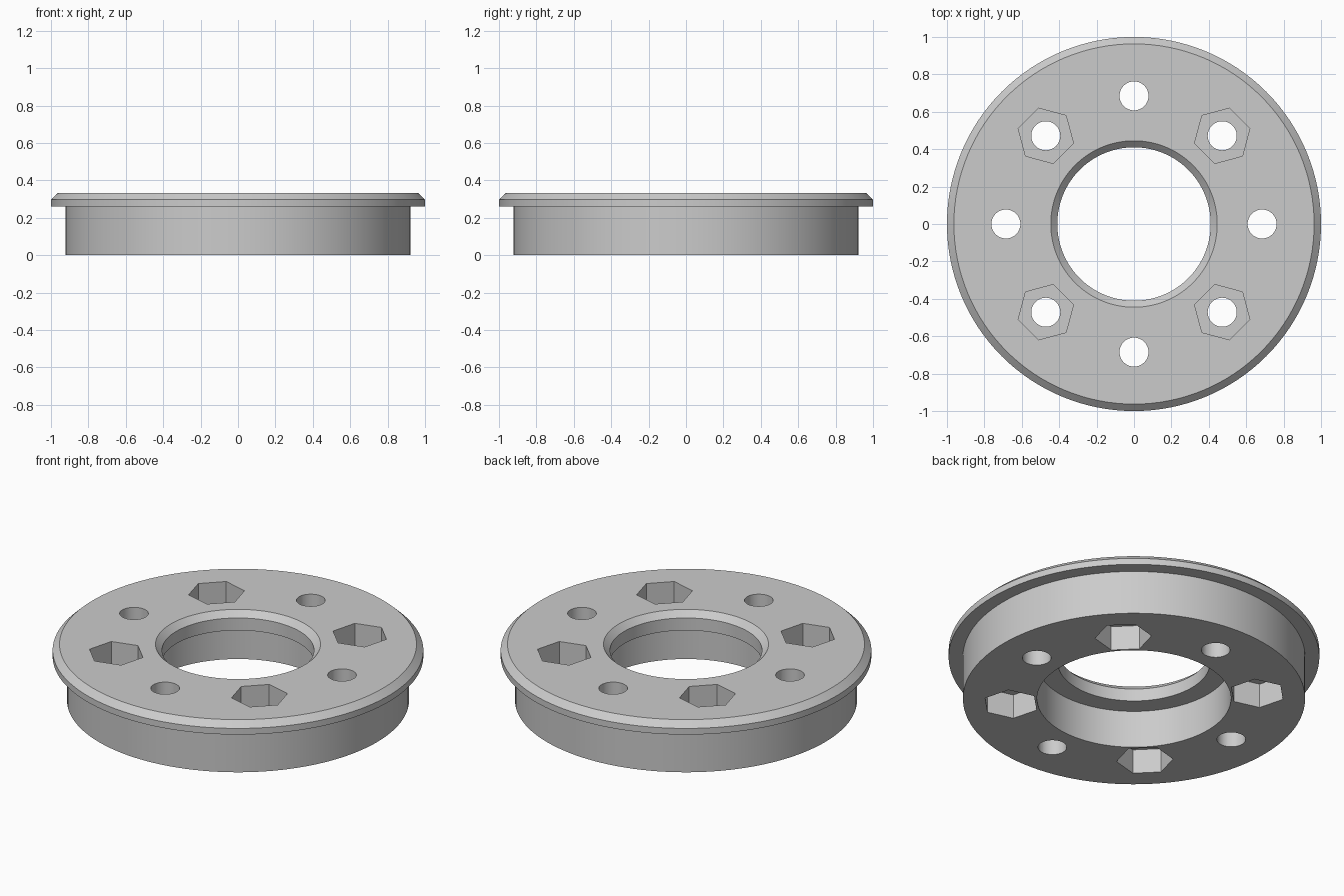
import bpy
import bmesh
from math import cos, sin, pi, radians
from mathutils import Matrix, Vector

cube = bpy.data.objects.get("Cube")
if cube:
    bpy.data.objects.remove(cube, do_unlink=True)

HEIGHT = 0.332
HOLE_R = 0.0775
POCKET_R = 0.153
POCKET_DEPTH = 0.145

grey = bpy.data.materials.new("light_grey")
grey.use_nodes = True
grey.diffuse_color = (0.6, 0.6, 0.6, 1)
grey.node_tree.nodes["Principled BSDF"].inputs["Base Color"].default_value = (0.6, 0.6, 0.6, 1)


def make_object(name, bm):
    bmesh.ops.recalc_face_normals(bm, faces=bm.faces)
    mesh = bpy.data.meshes.new(name)
    bm.to_mesh(mesh)
    bm.free()
    mesh.materials.append(grey)
    obj = bpy.data.objects.new(name, mesh)
    bpy.context.collection.objects.link(obj)
    return obj


def revolve(name, profile, steps):
    """Spin a closed (radius, height) outline about the z axis."""
    bm = bmesh.new()
    verts = [bm.verts.new((r, 0, z)) for r, z in profile]
    edges = [bm.edges.new((a, b)) for a, b in zip(verts, verts[1:] + verts[:1])]
    bmesh.ops.spin(bm, geom=verts + edges, axis=(0, 0, 1), cent=(0, 0, 0),
                   angle=2 * pi, steps=steps, use_merge=True)
    bmesh.ops.remove_doubles(bm, verts=bm.verts, dist=1e-5)
    return make_object(name, bm)


def add_prism(bm, sides, radius, centre, z0, z1, turn):
    """Add an upright prism whose first corner points along turn."""
    ring = [centre + Vector((cos(turn + 2 * pi * i / sides),
                             sin(turn + 2 * pi * i / sides), 0)) * radius
            for i in range(sides)]
    face = bm.faces.new([bm.verts.new((p.x, p.y, z0)) for p in ring])
    top = bmesh.ops.extrude_face_region(bm, geom=[face])["geom"]
    bmesh.ops.translate(bm, vec=(0, 0, z1 - z0),
                        verts=[v for v in top if isinstance(v, bmesh.types.BMVert)])


# Flanged ring with chamfered rims and a stepped bore
body = revolve("flanged_ring", [
    (0.523, 0), (0.923, 0), (0.923, 0.26), (1, 0.26), (1, 0.297),
    (0.963, HEIGHT), (0.445, HEIGHT), (0.41, 0.297), (0.41, 0.223), (0.523, 0.223),
], 128)

# Eight bolt holes, four of them with a nut pocket on both faces
holes, pockets = bmesh.new(), bmesh.new()
for i in range(8):
    angle = radians(45 * i)
    diagonal = i % 2 == 1
    centre = Vector((cos(angle), sin(angle), 0)) * (0.667 if diagonal else 0.685)
    add_prism(holes, 48, HOLE_R, centre, -0.1, HEIGHT + 0.1, 0)
    if diagonal:
        flat_inward = angle + radians(30)
        add_prism(pockets, 6, POCKET_R, centre, -0.1, POCKET_DEPTH, flat_inward)
        add_prism(pockets, 6, POCKET_R, centre, HEIGHT - POCKET_DEPTH, HEIGHT + 0.1, flat_inward)

bpy.ops.object.select_all(action="DESELECT")
bpy.context.view_layer.objects.active = body
body.select_set(True)
for name, bm in (("nut_pocket_cutter", pockets), ("bolt_hole_cutter", holes)):
    cutter = make_object(name, bm)
    cutter.hide_render = True
    cut = body.modifiers.new(name, "BOOLEAN")
    cut.operation = "DIFFERENCE"
    cut.solver = "EXACT"
    cut.object = cutter
    bpy.ops.object.modifier_apply(modifier=cut.name)
    bpy.data.objects.remove(cutter, do_unlink=True)

bpy.ops.object.shade_smooth_by_angle(angle=radians(30))
